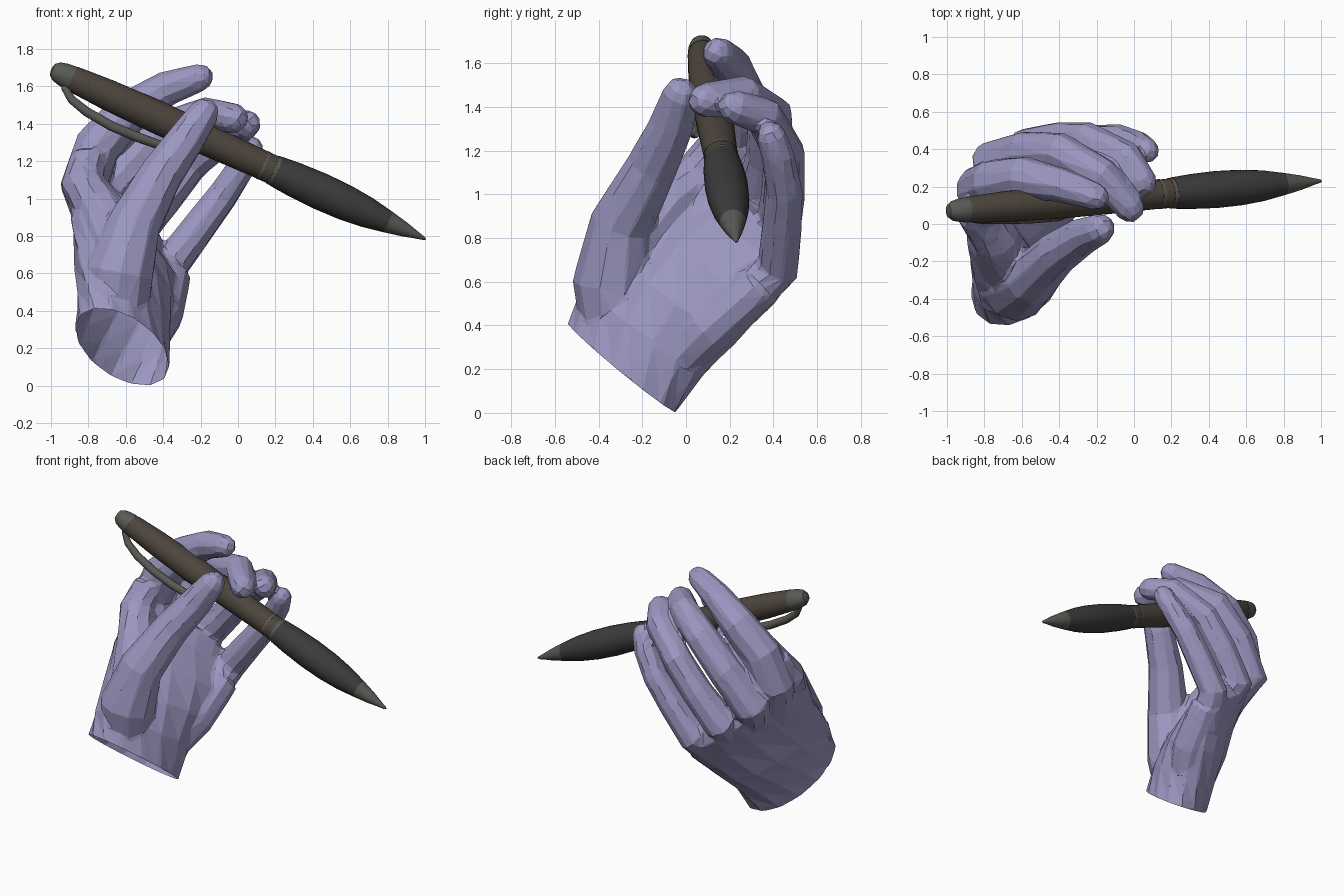
import bpy, bmesh, math
from mathutils import Vector as V

if "Cube" in bpy.data.objects:
    bpy.data.objects.remove(bpy.data.objects["Cube"])


def material(name, rgb):
    m = bpy.data.materials.new(name)
    m.diffuse_color = (*rgb, 1)
    m.use_nodes = True
    m.node_tree.nodes["Principled BSDF"].inputs["Base Color"].default_value = m.diffuse_color
    return m


SKIN = material("lilac", (0.33, 0.31, 0.53))
BROWN = material("dark brown", (0.075, 0.06, 0.047))
RUBBER = material("dark rubber", (0.045, 0.045, 0.045))
METAL = material("dull metal", (0.10, 0.10, 0.09))


def loft(bm, rings):
    """Skin a list of equal point rings and cap both ends."""
    rows = [[bm.verts.new(p) for p in r] for r in rings]
    n = len(rows[0])
    for a, b in zip(rows, rows[1:]):
        for i in range(n):
            bm.faces.new((a[i], a[(i + 1) % n], b[(i + 1) % n], b[i]))
    bm.faces.new(rows[0][::-1])
    bm.faces.new(rows[-1])


def ellipse(c, u, v, n):
    c, u, v = V(c), V(u), V(v)
    return [c + u * math.cos(2 * math.pi * i / n) + v * math.sin(2 * math.pi * i / n)
            for i in range(n)]


def tube(bm, pts, radii, n=10):
    """Round tube through points, one radius each."""
    pts = [V(p) for p in pts]
    rings = []
    for i, (p, r) in enumerate(zip(pts, radii)):
        d = (pts[min(i + 1, len(pts) - 1)] - pts[max(i - 1, 0)]).normalized()
        u = d.cross(V((0.3, -0.9, 0.1))).normalized()
        rings.append(ellipse(p, u * r, d.cross(u) * r, n))
    loft(bm, rings)


def finish(bm, name, mat, smooth=False):
    bmesh.ops.recalc_face_normals(bm, faces=bm.faces)
    me = bpy.data.meshes.new(name)
    bm.to_mesh(me)
    bm.free()
    ob = bpy.data.objects.new(name, me)
    bpy.context.collection.objects.link(ob)
    me.materials.append(mat)
    if smooth:
        bpy.context.view_layer.objects.active = ob
        ob.select_set(True)
        bpy.ops.object.shade_smooth_by_angle(angle=math.radians(35))
        ob.select_set(False)
    return ob


def digit(bm, joints, radii):
    """Finger tube with a rounded tip added past the last joint."""
    pts = [V(p) for p in joints]
    d, r = (pts[-1] - pts[-2]).normalized(), radii[-1]
    tip = [pts[-1] + d * r * 0.5, pts[-1] + d * r * 0.85]
    tube(bm, pts + tip, list(radii) + [r * 0.8, r * 0.4])


# Palm: elliptical sections from wrist cut to knuckle row
hand = bmesh.new()
WRIST = (V((-.62, -.30, .195)), V((.05, .25, -.20)), V((.25, .04, -.06)))
loft(hand, [ellipse(c, u, v, 14) for c, u, v in [
    WRIST,
    ((-.61, -.20, .37), (.11, .28, -.20), (.23, -.01, .00)),
    ((-.60, -.06, .52), (.18, .29, -.20), (.21, -.05, .03)),
    ((-.60, .10, .70), (.25, .27, -.22), (.16, -.08, .02)),
    ((-.64, .28, .86), (.24, .15, -.24), (.09, -.09, .02)),
    ((-.58, .32, .93), (.18, .11, -.18), (.05, -.05, .02)),
]])

# Heel of the palm on the little-finger side
tube(hand, [(-.50, -.08, .20), (-.41, .10, .38), (-.36, .34, .585)], (.10, .12, .11))

# Thumb with its fleshy base, and the web to the index knuckle
digit(hand, [(-.65, -.31, .37), (-.63, -.335, .60), (-.55, -.295, .87),
             (-.41, -.155, 1.13), (-.275, -.065, 1.32), (-.18, -.025, 1.46)],
      (.17, .185, .145, .118, .102, .084))
tube(hand, [(-.64, -.26, .72), (-.74, -.08, .95), (-.83, .06, 1.08), (-.80, .15, 1.22)],
     (.15, .13, .12, .10))

# Four curled fingers: palm root, knuckle, two joints, tip
digit(hand, [(-.72, .05, .80), (-.82, .19, 1.08), (-.75, .22, 1.28), (-.59, .25, 1.46),
             (-.38, .205, 1.59), (-.20, .145, 1.65)], (.13, .135, .128, .114, .094, .074))
digit(hand, [(-.65, .15, .75), (-.745, .335, .96), (-.58, .385, 1.17), (-.40, .385, 1.36),
             (-.17, .26, 1.45), (-.02, .085, 1.43)], (.12, .128, .113, .106, .094, .082))
digit(hand, [(-.52, .22, .65), (-.56, .415, .81), (-.40, .445, 1.00), (-.25, .45, 1.19),
             (-.04, .355, 1.36), (.05, .22, 1.40)], (.12, .114, .102, .096, .089, .078))
digit(hand, [(-.42, .24, .50), (-.35, .42, .66), (-.20, .44, .86), (-.08, .45, 1.02),
             (.025, .42, 1.18), (.07, .39, 1.27)], (.12, .10, .092, .084, .077, .069))

# Merge into one skin, then reduce to flat low-poly facets
ob = finish(hand, "hand", SKIN)
rm = ob.modifiers.new("merge", 'REMESH')
rm.mode, rm.voxel_size = 'VOXEL', 0.014
sm = ob.modifiers.new("soften", 'SMOOTH')
sm.factor, sm.iterations = 0.5, 4
dc = ob.modifiers.new("facets", 'DECIMATE')
dc.ratio = 0.03

# Cut the wrist flat and leave it open
bm = bmesh.new()
bm.from_object(ob, bpy.context.evaluated_depsgraph_get())
ob.modifiers.clear()
down = WRIST[1].cross(WRIST[2]).normalized()
if down.z > 0:
    down.negate()
bmesh.ops.bisect_plane(bm, geom=bm.verts[:] + bm.edges[:] + bm.faces[:],
                       plane_co=WRIST[0] - down * 0.015, plane_no=down, clear_outer=True)
for f in bm.faces:
    f.smooth = False
bm.to_mesh(ob.data)
bm.free()

# Pen: turned parts along one slanted axis
END, TIP = V((-.97, .07, 1.68)), V((1.0, .23, .785))
AXIS = (TIP - END).normalized()
for name, mat, prof in [
    ("pen_end_cap", METAL, [(-.03, .012), (-.024, .034), (.0, .053), (.04, .063), (.085, .068)]),
    ("pen_barrel", BROWN, [(.085, .066), (.1, .07), (.3, .082), (.6, .088), (.9, .085),
                           (1.21, .078)]),
    ("pen_upper_ring", METAL, [(1.21, .08), (1.225, .08)]),
    ("pen_middle_band", BROWN, [(1.225, .078), (1.275, .079)]),
    ("pen_lower_ring", METAL, [(1.275, .082), (1.295, .082)]),
    ("pen_grip", RUBBER, [(1.295, .084), (1.4, .093), (1.55, .099), (1.7, .095), (1.83, .082),
                          (1.95, .06)]),
    ("pen_tip", METAL, [(1.95, .06), (2.05, .039), (2.12, .02), (2.165, .009), (2.174, .003)]),
]:
    bm = bmesh.new()
    u = AXIS.cross(V((0, 1, 0))).normalized()
    loft(bm, [ellipse(END + AXIS * s, u * r, AXIS.cross(u) * r, 28) for s, r in prof])
    finish(bm, name, mat, True)

# Bowed pocket clip under the barrel
bm = bmesh.new()
tube(bm, [(-.925, .065, 1.645), (-.925, .05, 1.59), (-.89, .035, 1.53), (-.81, .025, 1.465),
          (-.68, .025, 1.39), (-.54, .03, 1.33), (-.40, .04, 1.28), (-.35, .05, 1.275)],
     (.018, .02, .023, .026, .027, .027, .025, .014), 12)
finish(bm, "pen_clip", METAL, True)
